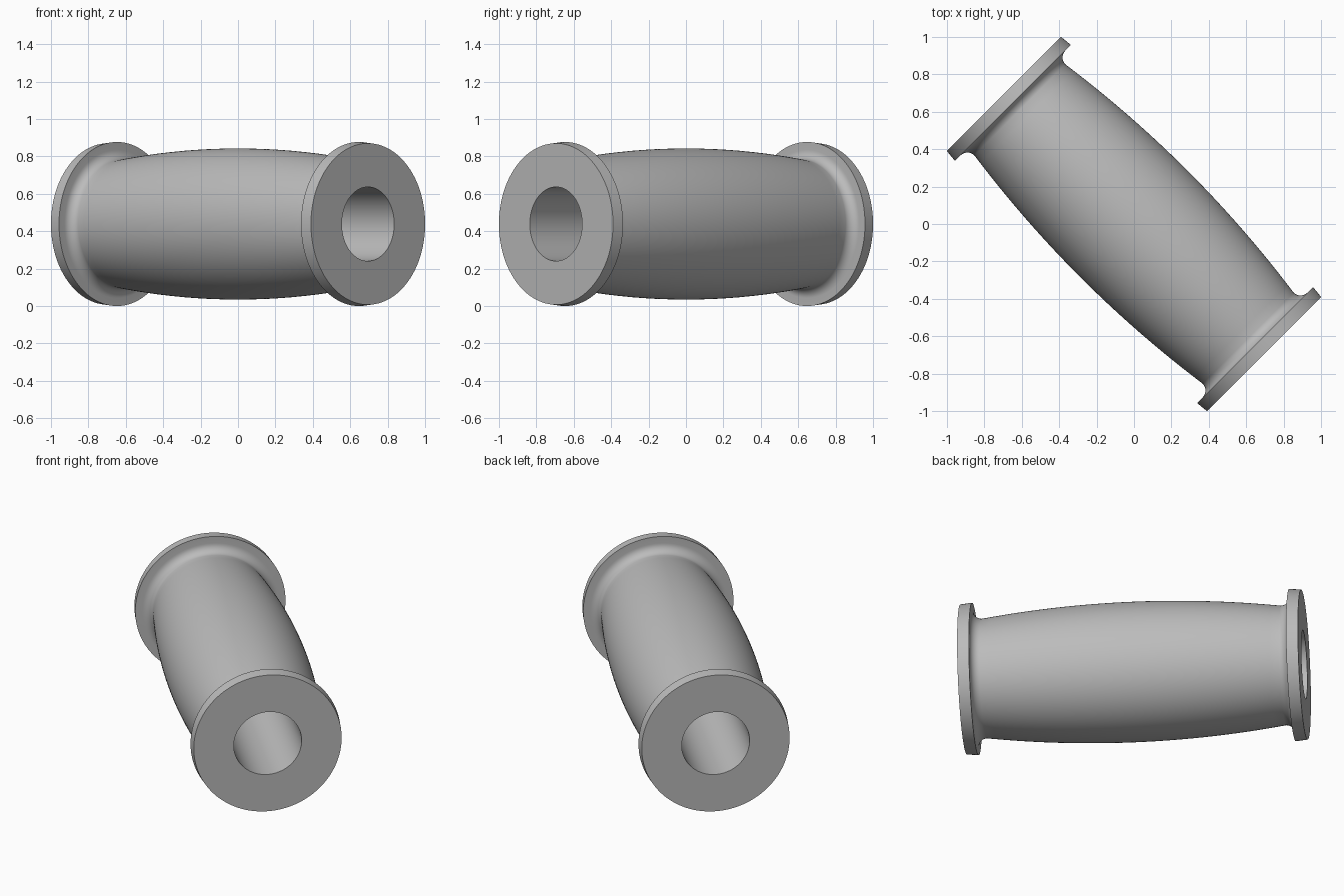
import bpy, bmesh, math
from mathutils import Matrix

cube = bpy.data.objects.get("Cube")
if cube:
    bpy.data.objects.remove(cube, do_unlink=True)

SEGMENTS = 128
BORE, BELLY, NECK = 0.198, 0.404, 0.344      # radii
FACE_IN, FACE_OUT = 0.915, 0.983             # flange faces along the axis
RIM_IN, RIM_OUT = 0.4385, 0.4315             # slightly tapered flange rim
FILLET = 0.052
BODY_END = FACE_IN - FILLET

grey = bpy.data.materials.new("plain grey")
grey.use_nodes = True
colour = (0.5, 0.5, 0.5, 1)
grey.diffuse_color = colour
grey.node_tree.nodes["Principled BSDF"].inputs["Base Color"].default_value = colour

# Half profile as (axial, radius): barrel, fillet, flange, bore mouth
half = [(BODY_END * i / 16, BELLY - (BELLY - NECK) * (i / 16) ** 2) for i in range(17)]
for i in range(1, 9):
    a = math.pi / 2 * i / 8
    half.append((BODY_END + FILLET * math.sin(a), NECK + FILLET * (1 - math.cos(a))))
half += [(FACE_IN, RIM_IN), (FACE_OUT, RIM_OUT), (FACE_OUT, BORE)]
profile = [(-x, r) for x, r in reversed(half[1:])] + half

# Revolve the closed profile around the x axis
bm = bmesh.new()
rings = []
for x, r in profile:
    angles = [2 * math.pi * k / SEGMENTS for k in range(SEGMENTS)]
    rings.append([bm.verts.new((x, r * math.cos(a), r * math.sin(a))) for a in angles])
for ring, following in zip(rings, rings[1:] + rings[:1]):
    for k in range(SEGMENTS):
        n = (k + 1) % SEGMENTS
        bm.faces.new((ring[k], ring[n], following[n], following[k]))
bmesh.ops.recalc_face_normals(bm, faces=bm.faces)

# Lay the sleeve diagonally, resting on the ground
bm.transform(Matrix.Translation((0, 0, RIM_IN)) @ Matrix.Rotation(-math.pi / 4, 4, "Z"))
mesh = bpy.data.meshes.new("flanged_sleeve")
bm.to_mesh(mesh)
bm.free()
mesh.materials.append(grey)
sleeve = bpy.data.objects.new("flanged_sleeve", mesh)
bpy.context.collection.objects.link(sleeve)

bpy.ops.object.select_all(action="DESELECT")
sleeve.select_set(True)
bpy.context.view_layer.objects.active = sleeve
bpy.ops.object.shade_smooth_by_angle(angle=math.radians(30))
